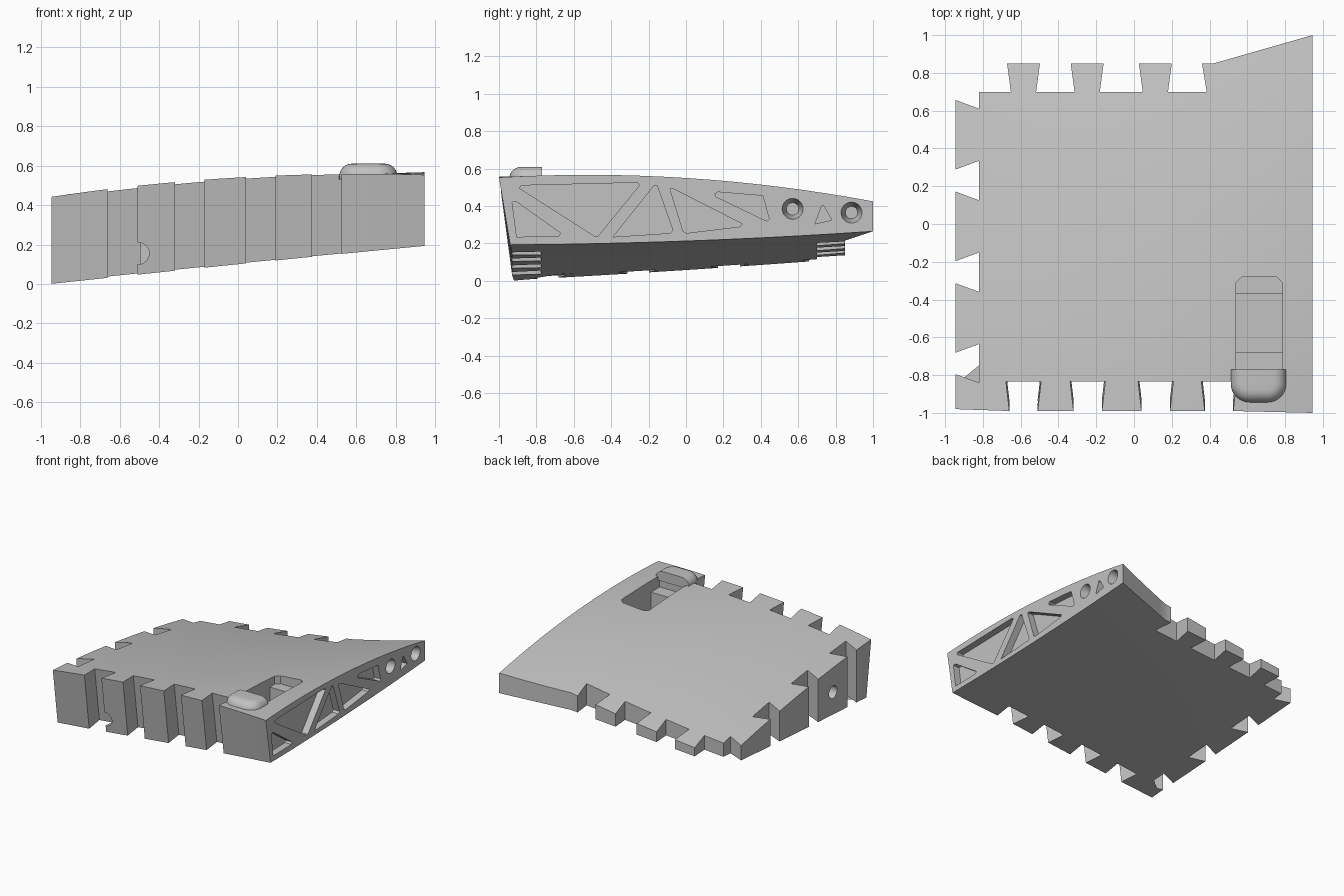
import bpy, bmesh
from math import radians
from mathutils import Vector, Matrix

cube = bpy.data.objects.get("Cube")
if cube:
    bpy.data.objects.remove(cube, do_unlink=True)

GREY = (0.54, 0.54, 0.54, 1)
mat = bpy.data.materials.new("plain grey")
mat.use_nodes = True
mat.diffuse_color = GREY
mat.node_tree.nodes["Principled BSDF"].inputs["Base Color"].default_value = GREY


def make_object(name, bm):
    bmesh.ops.recalc_face_normals(bm, faces=bm.faces[:])
    mesh = bpy.data.meshes.new(name)
    bm.to_mesh(mesh)
    bm.free()
    mesh.materials.append(mat)
    obj = bpy.data.objects.new(name, mesh)
    bpy.context.collection.objects.link(obj)
    return obj


def prism(points, axis, low, high):
    """Extrude a closed outline along x or z."""
    bm = bmesh.new()
    place = (lambda p, h: (h, p[0], p[1])) if axis == "x" else (lambda p, h: (p[0], p[1], h))
    rings = [[bm.verts.new(place(p, h)) for p in points] for h in (low, high)]
    bm.faces.new(rings[0][::-1])
    bm.faces.new(rings[1])
    for i in range(len(points)):
        j = (i + 1) % len(points)
        bm.faces.new((rings[0][i], rings[0][j], rings[1][j], rings[1][i]))
    return bm


def rod(direction, centre, r1, r2, depth):
    bm = bmesh.new()
    turn = Vector((0, 0, 1)).rotation_difference(Vector(direction)).to_matrix().to_4x4()
    bmesh.ops.create_cone(bm, cap_ends=True, segments=32, radius1=r1, radius2=r2,
                          depth=depth, matrix=Matrix.Translation(centre) @ turn)
    return bm


def cut(target, bm):
    cutter = make_object("cutter", bm)
    cutter.hide_render = True
    mod = target.modifiers.new("cut", "BOOLEAN")
    mod.operation, mod.solver, mod.object = "DIFFERENCE", "EXACT", cutter
    bpy.context.view_layer.objects.active = target
    bpy.ops.object.modifier_apply(modifier=mod.name)
    bpy.data.objects.remove(cutter, do_unlink=True)


def smooth(obj):
    bpy.ops.object.select_all(action="DESELECT")
    obj.select_set(True)
    bpy.context.view_layer.objects.active = obj
    bpy.ops.object.shade_smooth_by_angle(angle=radians(25))


# Curved surfaces: heights at front, middle and back rows, left to right
TOP = ((.443, .54, .553), (.337, .445, .55), (.148, .25, .425))
BOTTOM = ((0, .1, .193), (.058, .135, .213), (.13, .195, .265))


def parabola(t, a, b, c):
    return b + (c - a) / 2 * t + ((a + c) / 2 - b) * t * t


def height(table, x, y):
    return parabola(y, *[parabola(x / .945, *row) for row in table])


# Tile outline: front sockets, slanted back corner, back tabs, side tabs
outline = [(-.945, -.98)]
for c in (-.585, -.245, .115, .45):
    outline += [(c - .075, -.99), (c - .093, -.835), (c + .093, -.835), (c + .075, -.99)]
outline += [(.945, -1), (.945, 1), (.42, .85), (.36, .85), (.385, .7)]
for c in (.113, -.248, -.585):
    outline += [(c + .067, .7), (c + .087, .85), (c - .087, .85), (c - .067, .7)]
outline.append((-.82, .7))
for c in (.4725, -.0125, -.4975):
    outline += [(-.82, c + .138), (-.945, c + .184), (-.945, c - .184), (-.82, c - .138)]
outline += [(-.82, -.84), (-.945, -.795)]

# Slab: slice into a grid, then bend both surfaces
bm = prism(outline, "z", 0, 1)
for axis in ((1, 0, 0), (0, 1, 0)):
    for i in range(-7, 8):
        bmesh.ops.bisect_plane(bm, geom=bm.verts[:] + bm.edges[:] + bm.faces[:], dist=1e-5,
                               plane_co=Vector(axis) * (i * .123 + .011), plane_no=axis)
for v in bm.verts:
    x, y, level = v.co
    if level > .5:
        v.co.z = height(TOP, x, y)
    else:
        v.co.z = height(BOTTOM, x, y)
        if x > -.8 or y < -.9:  # leaning front, upright side tabs
            v.co.y += .06 * min(1, max(0, (-y - .5) / .25))
tile = make_object("interlocking_tile", bm)

# Shallow truss pockets in the right side, as (y, z) outlines
pockets = (
    ((-.93, .42), (-.91, .425), (-.67, .255), (-.68, .24), (-.905, .235)),
    ((-.89, .495), (-.88, .51), (-.26, .525), (-.25, .51), (-.47, .24), (-.49, .24)),
    ((-.39, .235), (-.17, .51), (-.155, .51), (-.07, .27), (-.085, .255)),
    ((-.085, .49), (-.07, .493), (.3, .305), (.29, .29), (0, .255), (-.015, .265)),
    ((.155, .465), (.17, .475), (.41, .455), (.445, .33), (.43, .32), (.16, .45)),
    ((.69, .305), (.725, .4), (.737, .4), (.78, .325)),
)
for outline in pockets:
    cut(tile, prism(outline, "x", .89, 1))

# Tapered side holes, left tab hole and front notch
for y, z in ((.57, .385), (.885, .365)):
    cut(tile, rod((1, 0, 0), (.9, y, z), .033, .057, .1))
cut(tile, rod((1, 0, 0), (-.9, -.5, .205), .05, .05, .2))
cut(tile, rod((0, 1, 0), (-.505, -.92, .155), .055, .055, .2))

# Handle recess with a ledge at each end
recess = prism(((-.28, .7), (-.28, .47), (-.37, .47), (-.37, .3), (-.68, .3), (-.68, .47),
                (-.79, .47), (-.79, .7)), "x", .54, .785)
ends = [e for e in recess.edges if all(abs(v.co.y + .28) < .001 for v in e.verts)
        and abs(e.verts[0].co.z - e.verts[1].co.z) > .1]
bmesh.ops.bevel(recess, geom=ends, offset=.03, segments=1, affect="EDGES")
cut(tile, recess)
smooth(tile)

# Rounded grip over the recess
bm = bmesh.new()
bmesh.ops.create_cube(bm, size=1, matrix=Matrix.Translation((.66, -.858, .57))
                      @ Matrix.Diagonal((.295, .175, .08, 1)))
corners = [e for e in bm.edges if all(v.co.y < -.9 for v in e.verts)
           and abs(e.verts[0].co.z - e.verts[1].co.z) > .05]
bmesh.ops.bevel(bm, geom=corners, offset=.1, segments=8, profile=.5, affect="EDGES")
rim = [e for e in bm.edges if all(v.co.z > .6 for v in e.verts)
       and not all(v.co.y > -.78 for v in e.verts)]
bmesh.ops.bevel(bm, geom=rim, offset=.065, segments=6, profile=.5, affect="EDGES")
smooth(make_object("rounded_grip", bm))
